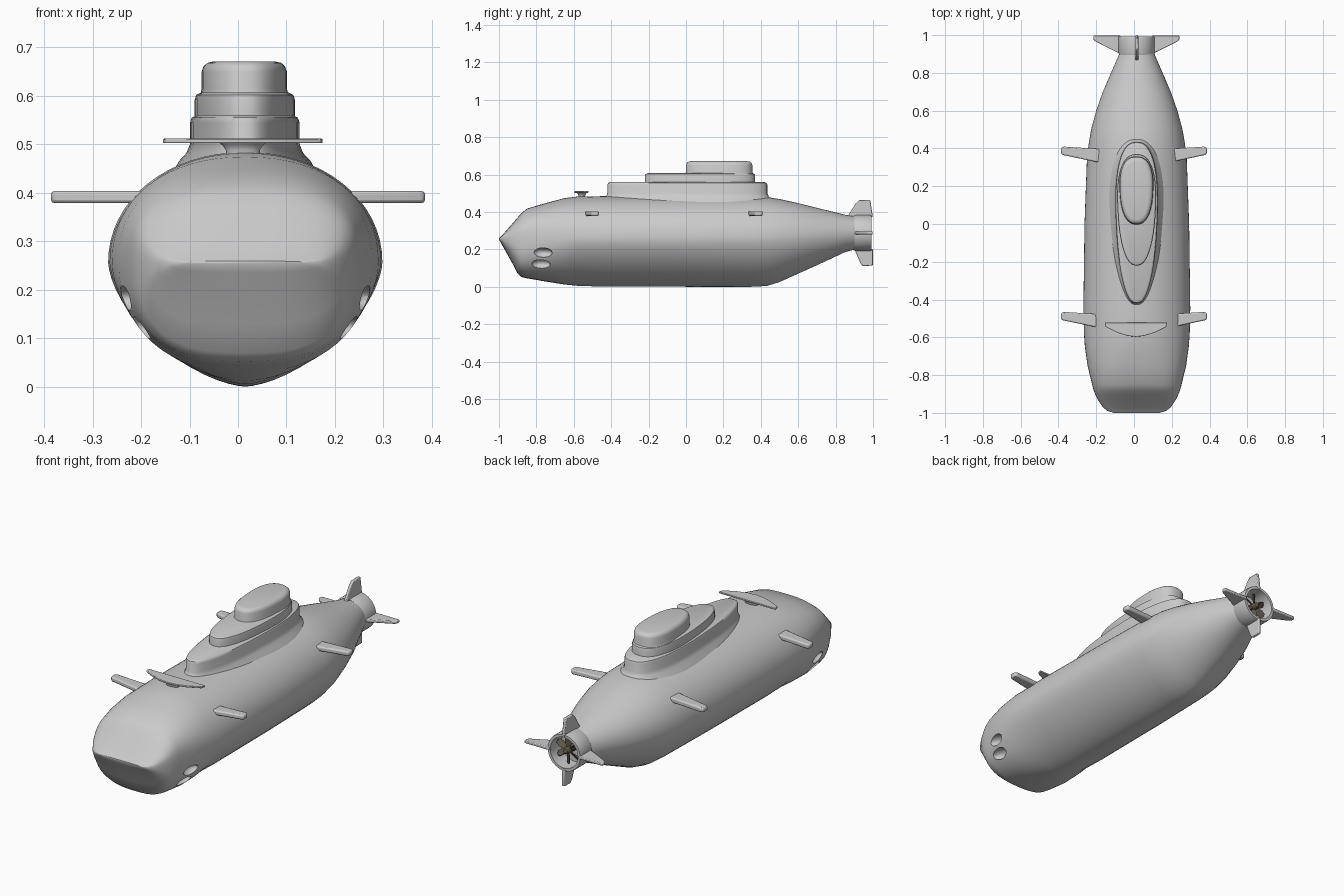
import bpy, bmesh, math
from mathutils import Vector, Matrix

if "Cube" in bpy.data.objects:
    bpy.data.objects.remove(bpy.data.objects["Cube"])

CX = 0.015          # hull centre line
TAIL_Z = 0.287      # propeller axis height


def make_object(name, verts, faces, angle=35):
    mesh = bpy.data.meshes.new(name)
    mesh.from_pydata([tuple(v) for v in verts], [], faces)
    bm = bmesh.new()
    bm.from_mesh(mesh)
    bmesh.ops.recalc_face_normals(bm, faces=bm.faces)
    bm.to_mesh(mesh)
    bm.free()
    ob = bpy.data.objects.new(name, mesh)
    bpy.context.collection.objects.link(ob)
    smooth(ob, angle)
    return ob


def smooth(ob, angle):
    bpy.ops.object.select_all(action='DESELECT')
    ob.select_set(True)
    bpy.context.view_layer.objects.active = ob
    bpy.ops.object.shade_smooth_by_angle(angle=math.radians(angle))


def loft(name, rings, caps=True, angle=35):
    n = len(rings[0])
    verts = [p for r in rings for p in r]
    faces = [(a * n + i, a * n + (i + 1) % n, (a + 1) * n + (i + 1) % n, (a + 1) * n + i)
             for a in range(len(rings) - 1) for i in range(n)]
    if caps:
        faces += [list(range(n)), list(range(len(verts) - n, len(verts)))]
    else:       # closed tube: join last ring to first
        k = len(verts) - n
        faces += [(k + i, k + (i + 1) % n, (i + 1) % n, i) for i in range(n)]
    return make_object(name, verts, faces, angle)


def power(v, e):
    return math.copysign(abs(v) ** e, v)


def prism(name, pts, offset, bevel=0.005):
    n, o = len(pts), Vector(offset)
    verts = [Vector(p) - o / 2 for p in pts] + [Vector(p) + o / 2 for p in pts]
    faces = [list(range(n)), list(range(n, 2 * n))]
    faces += [(i, (i + 1) % n, n + (i + 1) % n, n + i) for i in range(n)]
    ob = make_object(name, verts, faces)
    if bevel:
        m = ob.modifiers.new("edge_round", 'BEVEL')
        m.width, m.segments = bevel, 2
    return ob


# Hull: stations of y, half width, top z, bottom z
stations = [
    (-1.0, .12, .259, .253), (-.99, .155, .268, .235), (-.97, .18, .29, .2),
    (-.93, .207, .336, .128), (-.9, .221, .371, .07), (-.88, .229, .394, .052),
    (-.85, .237, .418, .045), (-.75, .261, .447, .028), (-.65, .275, .474, .012),
    (-.58, .28, .482, .005), (-.45, .283, .484, .001), (0, .277, .484, 0),
    (.35, .264, .484, 0), (.43, .254, .48, .004), (.5, .242, .469, .025),
    (.6, .215, .447, .07), (.7, .18, .422, .115), (.85, .115, .385, .185), (.905, .091, .375, .2)]
rings = []
for y, w, zt, zb in stations:
    nose = min(1, max(0, (-.6 - y) / .3))
    tail = min(1, max(0, (y - .4) / .5))
    zm = .256 + (TAIL_Z - .256) * tail
    ring = []
    for i in range(64):
        a = 2 * math.pi * i / 64
        c, s = math.cos(a), math.sin(a)
        n = (2.05 + .9 * nose) if s >= 0 else (1.6 + 1.2 * nose + .4 * tail)
        h = zt - zm if s >= 0 else zm - zb
        ring.append((CX + w * power(c, 2 / n), y, zm + h * power(s, 2 / n)))
    rings.append(ring)
hull = loft("hull", rings)

# Scooped tube openings on both sides of the nose
for side in (-1, 1):
    for x, y, z in ((.25, -.765, .182), (.212, -.775, .122)):
        bpy.ops.mesh.primitive_uv_sphere_add(segments=32, ring_count=16, radius=1,
                                             location=(CX + side * x, y, z))
        cutter = bpy.context.object
        cutter.scale = (.035, .05, .026)
        cutter.hide_render = True
        m = hull.modifiers.new("opening", 'BOOLEAN')
        m.operation, m.object, m.solver = 'DIFFERENCE', cutter, 'EXACT'
        bpy.context.view_layer.objects.active = hull
        bpy.ops.object.modifier_apply(modifier=m.name)
        bpy.data.objects.remove(cutter)
smooth(hull, 35)


# Tower tiers: egg-shaped outline, levels of (z, outward offset)
def tier(name, y0, y1, hw, taper, levels, cx=.014):
    rings = []
    yc, hl = (y0 + y1) / 2, (y1 - y0) / 2
    for z, off in levels:
        ring = []
        for i in range(64):
            a = 2 * math.pi * i / 64
            x, t = power(math.cos(a), .8), power(math.sin(a), .8)
            k = 1 - taper * ((1 - t) / 2) ** 1.5
            ring.append((cx + (hw + off) * x * k, yc + (hl + off) * t, z))
        rings.append(ring)
    return loft(name, rings, angle=40)


tier("tower_base", -.42, .435, .123, .3,
     [(.43, .045), (.465, .025), (.482, .008), (.5, 0), (.545, 0), (.555, -.004), (.56, -.014)])
tier("tower_middle", -.22, .37, .111, .25,
     [(.54, 0), (.592, 0), (.602, -.003), (.607, -.014)])
tier("tower_top", 0, .355, .092, .15,
     [(.59, .006), (.607, .002), (.615, 0), (.65, 0), (.661, -.004), (.668, -.012), (.671, -.025)], .013)

# Bow plane on a small flared foot
front = [(-.16, -.545), (-.1, -.575), (-.045, -.592), (.0, -.597), (.045, -.592), (.1, -.575), (.16, -.545)]
outline = [(.01 + x, y, .507) for x, y in front] + [(.175, -.522, .507), (-.155, -.522, .507)]
prism("bow_plane", outline, (0, 0, .009), .002)
foot = [[(.01 + (.035 + f) * math.cos(a), -.557 + (.018 + f * .8) * math.sin(a), z)
         for a in (2 * math.pi * i / 24 for i in range(24))]
        for z, f in ((.46, 0), (.488, 0), (.497, .006), (.505, .016))]
loft("bow_plane_foot", foot)

# Side fins, front and rear pairs
for label, y in (("front", -.465), ("rear", .41)):
    for word, side in (("left", -1), ("right", 1)):
        pts = [(.15, -.015), (.375, 0), (.386, -.008), (.386, -.038), (.375, -.045), (.15, -.092)]
        prism(f"{label}_{word}_fin", [(side * a, y + b, .391) for a, b in pts], (0, 0, .025), .007)

# Propeller shroud ring
shroud = [[(CX - .002 + r * math.cos(a), y, TAIL_Z + r * math.sin(a))
           for a in (2 * math.pi * i / 48 for i in range(48))]
          for y, r in ((.895, .092), (.91, .096), (.985, .096), (.993, .094), (.993, .08), (.9, .078))]
loft("propeller_shroud", shroud, caps=False)

# Cross-shaped tail fins, outlines as (radius, y)
side_fin = [(.085, .9), (.215, .965), (.227, .975), (.227, .998), (.085, .998)]
top_fin = [(.075, .855), (.16, .908), (.178, .928), (.178, .985), (.085, .999)]
low_fin = [(.085, .9), (.16, .932), (.176, .945), (.174, .999), (.085, .999)]
prism("tail_fin_right", [(CX - .002 + r, y, TAIL_Z) for r, y in side_fin], (0, 0, .016), .004)
prism("tail_fin_left", [(CX - .002 - r, y, TAIL_Z) for r, y in side_fin], (0, 0, .016), .004)
prism("tail_fin_top", [(CX, y, TAIL_Z + r) for r, y in top_fin], (.016, 0, 0), .004)
prism("tail_fin_bottom", [(CX, y, TAIL_Z - r) for r, y in low_fin], (.016, 0, 0), .004)

# Propeller: hub and six pitched blades
dark = bpy.data.materials.new("dark_bronze")
dark.diffuse_color = (.12, .1, .07, 1)
dark.use_nodes = True
dark.node_tree.nodes["Principled BSDF"].inputs["Base Color"].default_value = dark.diffuse_color
hub = [[(CX + r * math.cos(a), y, TAIL_Z + r * math.sin(a))
        for a in (2 * math.pi * i / 24 for i in range(24))]
       for y, r in ((.89, .018), (.965, .018), (.978, .013), (.984, .004))]
loft("propeller_hub", hub).data.materials.append(dark)
blade = [(-.007, .01), (-.017, .045), (-.014, .066), (0, .073), (.014, .066), (.017, .045), (.007, .01)]
for i in range(6):
    turn = Matrix.Translation((CX, .953, TAIL_Z)) @ Matrix.Rotation(i * math.pi / 3, 4, 'Y') \
        @ Matrix.Rotation(math.radians(35), 4, 'Z')
    pts = [turn @ Vector((x, 0, z)) for x, z in blade]
    b = prism(f"propeller_blade_{i + 1}", pts, turn.to_3x3() @ Vector((0, .005, 0)), 0)
    b.data.materials.append(dark)
